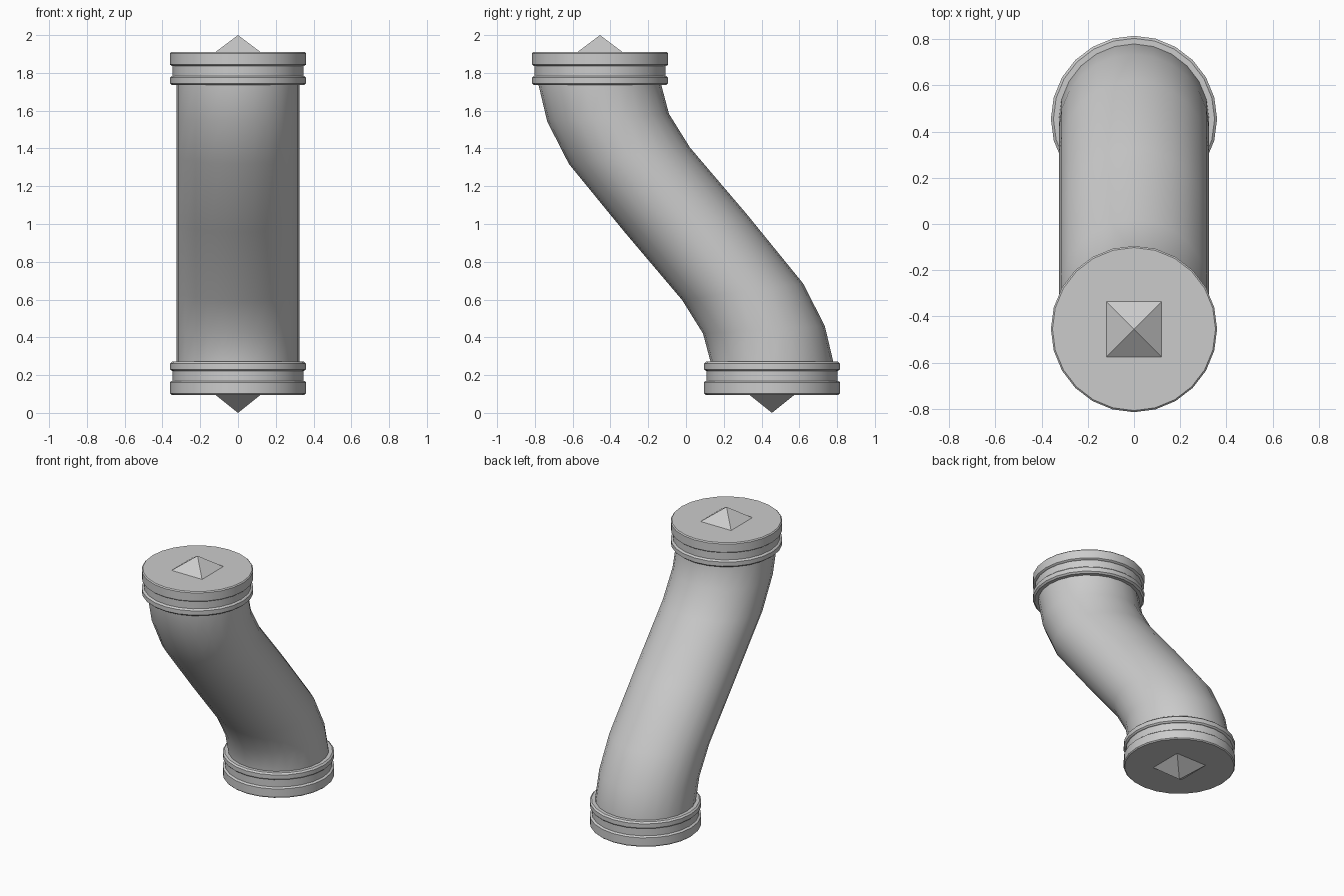
import bpy, bmesh
from math import cos, sin, tau, radians

if "Cube" in bpy.data.objects:
    bpy.data.objects.remove(bpy.data.objects["Cube"])

SIDES = 24
OFFSET = 0.455   # sideways shift of each end


def loft(name, rings, smooth_angle):
    """Skin a list of closed vertex rings and cap both ends."""
    bm = bmesh.new()
    loops = [[bm.verts.new(p) for p in ring] for ring in rings]
    for a, b in zip(loops, loops[1:]):
        for i in range(SIDES):
            j = (i + 1) % SIDES
            bm.faces.new((a[i], a[j], b[j], b[i]))
    bm.faces.new(loops[0][::-1])
    bm.faces.new(loops[-1])
    bmesh.ops.recalc_face_normals(bm, faces=bm.faces)
    mesh = bpy.data.meshes.new(name)
    bm.to_mesh(mesh)
    bm.free()
    obj = bpy.data.objects.new(name, mesh)
    bpy.context.collection.objects.link(obj)
    bpy.ops.object.select_all(action='DESELECT')
    obj.select_set(True)
    bpy.context.view_layer.objects.active = obj
    bpy.ops.object.shade_smooth_by_angle(angle=radians(smooth_angle))
    return obj


def circle(y, z, r):
    return [(r * cos(tau * i / SIDES), y + r * sin(tau * i / SIDES), z)
            for i in range(SIDES)]


def slanted(near, far, rx=0.325):
    """Ring spanning two (y, z) outline points."""
    ring = []
    for i in range(SIDES):
        t = 0.5 + 0.5 * sin(tau * i / SIDES)
        ring.append((rx * cos(tau * i / SIDES),
                     near[0] + (far[0] - near[0]) * t,
                     near[1] + (far[1] - near[1]) * t))
    return ring


# S-bend tube: lower half outline, upper half is its half-turn about (y 0, z 1)
lower = [((0.13, 0.22), (0.78, 0.22)),
         ((0.13, 0.27), (0.78, 0.27)),
         ((0.09, 0.42), (0.735, 0.46)),
         ((-0.02, 0.597), (0.62, 0.685))]
turn = lambda p: (-p[0], 2.003 - p[1])
upper = [(turn(b), turn(a)) for a, b in reversed(lower)]
middle = [((-0.325, 0.957), (0.325, 1.048))]
loft("bent_tube", [slanted(a, b) for a, b in lower + middle + upper], 50)

# Stepped collars: (radius, distance from outer face)
profile = [(0.353, 0), (0.36, 0.007), (0.36, 0.066), (0.353, 0.072),
           (0.346, 0.074), (0.346, 0.126), (0.353, 0.128), (0.36, 0.135),
           (0.36, 0.165), (0.349, 0.175)]
for name, y, face, d in (("bottom", OFFSET, 0.096, 1), ("top", -OFFSET, 1.91, -1)):
    loft(name + "_collar", [circle(y, face + d * h, r) for r, h in profile], 25)
    # Pyramid point on the outer face
    bpy.ops.mesh.primitive_cone_add(
        vertices=4, radius1=0.12 * 2 ** 0.5, radius2=0, depth=0.096 if d > 0 else 0.09,
        location=(0, y, 0.048 if d > 0 else 1.955),
        rotation=(radians(180) if d > 0 else 0, 0, radians(45)))
    bpy.context.object.name = name + "_point"
